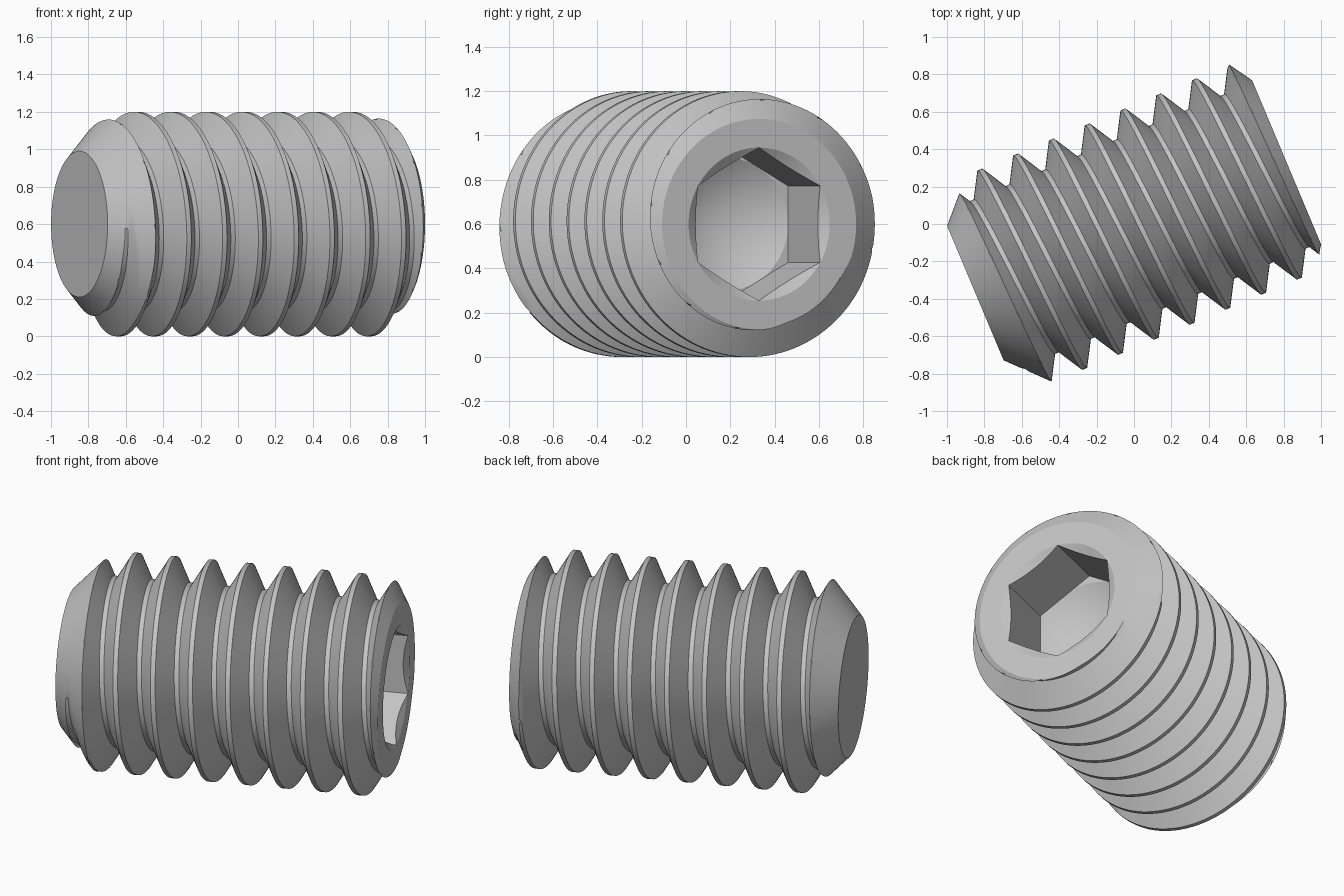
import bpy
import bmesh
from math import cos, sin, tan, pi, tau, radians

if "Cube" in bpy.data.objects:
    bpy.data.objects.remove(bpy.data.objects["Cube"], do_unlink=True)

SEGMENTS = 120
TIP, HEAD = -0.925, 0.88          # ends along the screw axis
PITCH, CREST_START = 0.2075, -0.647
CREST, DEPTH = 0.6, 0.135
TIP_RADIUS, HEAD_RADIUS = 0.39, 0.475
APOTHEM, SOCKET_DEPTH, CONE_DEPTH = 0.299, 0.375, 0.56
TURN = radians(22.8)

steel = bpy.data.materials.new("grey steel")
steel.use_nodes = True
colour = (0.55, 0.55, 0.55, 1)
steel.diffuse_color = colour
steel.node_tree.nodes["Principled BSDF"].inputs["Base Color"].default_value = colour

angles = [tau * i / SEGMENTS for i in range(SEGMENTS)]


def point(u, r, a):
    return (u, r * cos(a), r * sin(a))


def skin(name, rows, shift=0):
    """Join rings of points into a surface; shift links the seam of a helix."""
    n, last = SEGMENTS, len(rows) - 1
    verts = [p for row in rows for p in row]
    faces = []
    for m in range(last):
        for i in range(n):
            k = (i + 1) % n
            step = shift if k == 0 else 0
            a, b = min(m + step, last), min(m + 1 + step, last)
            faces.append((m * n + i, a * n + k, b * n + k, (m + 1) * n + i))
    # Skip faces collapsed by the seam at the very end
    faces = [f for f in faces if len(set(f)) == 4]
    mesh = bpy.data.meshes.new(name)
    mesh.from_pydata(verts, [], faces)
    bm = bmesh.new()
    bm.from_mesh(mesh)
    bmesh.ops.remove_doubles(bm, verts=bm.verts, dist=1e-5)
    bmesh.ops.dissolve_degenerate(bm, dist=1e-5, edges=bm.edges)
    bm.to_mesh(mesh)
    bm.free()
    mesh.materials.append(steel)
    obj = bpy.data.objects.new(name, mesh)
    bpy.context.collection.objects.link(obj)
    obj.rotation_euler.z = TURN
    off = -0.012
    obj.location = (-sin(TURN) * off, cos(TURN) * off, CREST)
    bpy.ops.object.select_all(action='DESELECT')
    obj.select_set(True)
    bpy.context.view_layer.objects.active = obj
    bpy.ops.object.shade_smooth_by_angle(angle=radians(25))
    return obj


def thread(u, a):
    s = (u - CREST_START) / PITCH - a / tau
    d = abs(s - round(s))
    return CREST - DEPTH * min(max((d - 0.0625) / 0.375, 0), 1)


def chamfer(u):
    return min(TIP_RADIUS + (u - TIP) * 1.06, HEAD_RADIUS + (HEAD - u) * 1.56)


def radius(u, a):
    return min(thread(u, a), chamfer(u))


# Threaded body: helical rows of a 60 degree thread, trimmed by end chamfers
SUB = 10
flank = [0.375 * i / SUB for i in range(SUB + 1)]
turn_steps = [0.0625 + f for f in flank] + [0.5625 + f for f in flank]
steps = [j + s for j in range(-3, 9) for s in turn_steps]
columns = []
for a in angles:
    us = [CREST_START + PITCH * (s + a / tau) for s in steps]
    gap = [thread(u, a) - chamfer(u) for u in us]
    snapped = list(us)
    for m in range(len(us) - 1):
        if gap[m] * gap[m + 1] < 0:
            t = gap[m] / (gap[m] - gap[m + 1])
            snapped[m if t < 0.5 else m + 1] = us[m] + t * (us[m + 1] - us[m])
    us = [min(max(u, TIP), HEAD) for u in snapped]
    columns.append([point(u, radius(u, a), a) for u in us])
skin("threaded_body", list(zip(*columns)), len(turn_steps))

# Flat tip
skin("flat_tip", [[point(TIP, r, a) for a in angles] for r in (0, TIP_RADIUS)])


# Drive end: flat ring, countersink, hexagon walls and drilled cone
def hexagon(a):
    return APOTHEM / cos((a + pi / 6) % (pi / 3) - pi / 6)


rim = APOTHEM / cos(pi / 6)
floor = HEAD - SOCKET_DEPTH
skin("hex_socket", [
    [point(HEAD, radius(HEAD, a), a) for a in angles],
    [point(HEAD, rim, a) for a in angles],
    [point(HEAD - (rim - hexagon(a)) * tan(pi / 6), hexagon(a), a) for a in angles],
    [point(floor, hexagon(a), a) for a in angles],
    [point(floor, APOTHEM, a) for a in angles],
    [point(HEAD - CONE_DEPTH, 0, a) for a in angles],
])
